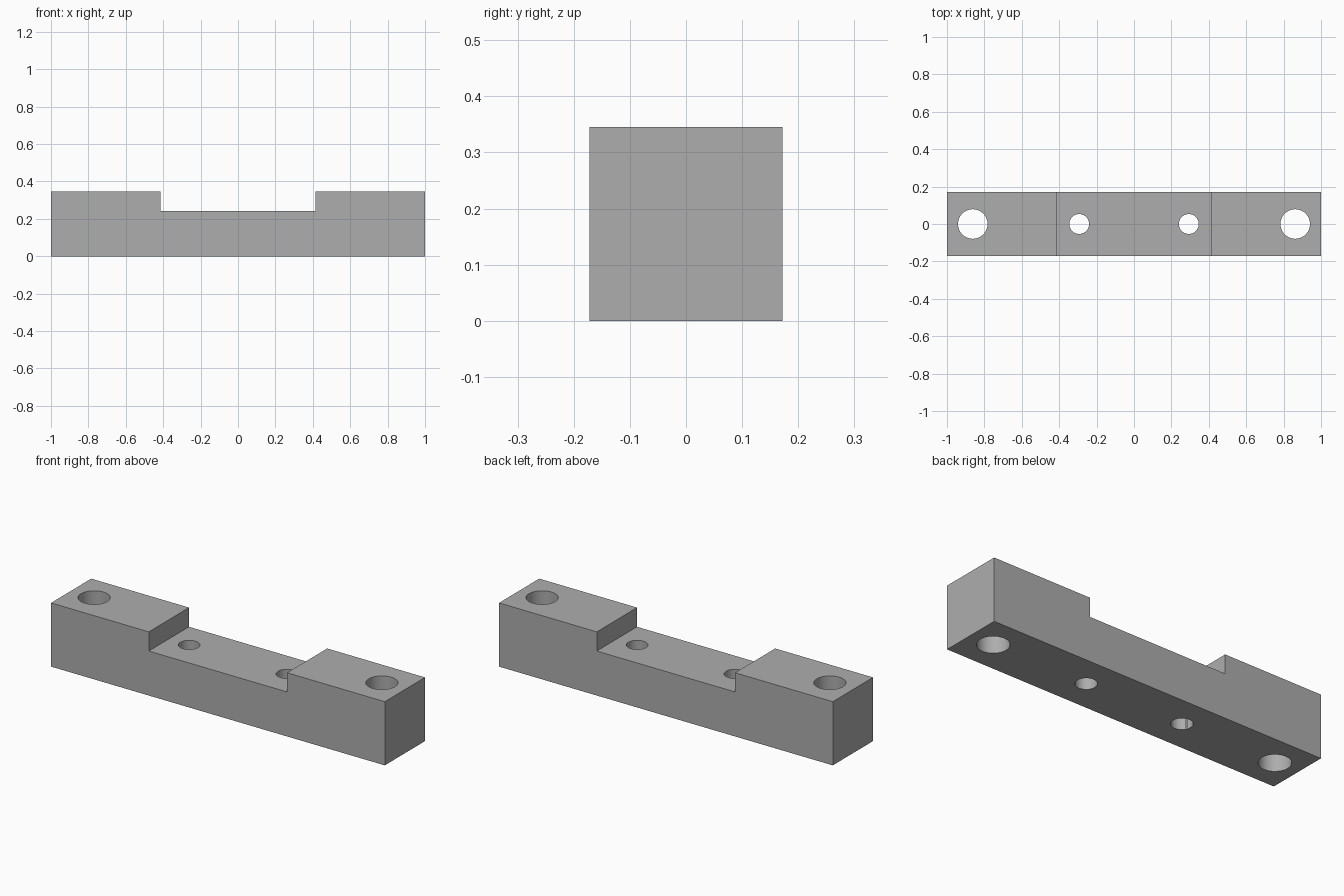
import bpy, bmesh, math

if "Cube" in bpy.data.objects:
    bpy.data.objects.remove(bpy.data.objects["Cube"])

HALF_Y, TOP, NOTCH_Z, NOTCH_X = 0.172, 0.345, 0.241, 0.414

grey = bpy.data.materials.new("mid grey")
grey.diffuse_color = (0.42, 0.42, 0.42, 1)
grey.use_nodes = True
grey.node_tree.nodes["Principled BSDF"].inputs["Base Color"].default_value = grey.diffuse_color

# Bar: notched front profile extruded through its depth
profile = [(-1, 0), (1, 0), (1, TOP), (NOTCH_X, TOP), (NOTCH_X, NOTCH_Z),
           (-NOTCH_X, NOTCH_Z), (-NOTCH_X, TOP), (-1, TOP)]
bm = bmesh.new()
front = bm.faces.new([bm.verts.new((x, -HALF_Y, z)) for x, z in profile])
side = bmesh.ops.extrude_face_region(bm, geom=[front])
bmesh.ops.translate(bm, vec=(0, 2 * HALF_Y, 0),
                    verts=[g for g in side["geom"] if isinstance(g, bmesh.types.BMVert)])
bmesh.ops.recalc_face_normals(bm, faces=bm.faces)
mesh = bpy.data.meshes.new("mounting_bar")
bm.to_mesh(mesh)
bm.free()
mesh.materials.append(grey)
bar = bpy.data.objects.new("mounting_bar", mesh)
bpy.context.collection.objects.link(bar)


def drill(name, x, radius):
    """Cut a vertical through hole in the bar."""
    bpy.ops.mesh.primitive_cylinder_add(vertices=64, radius=radius, depth=1, location=(x, 0, 0.2))
    cutter = bpy.context.object
    cutter.name = name
    cutter.hide_render = True
    cutter.data.materials.append(grey)
    mod = bar.modifiers.new(name, 'BOOLEAN')
    mod.operation = 'DIFFERENCE'
    mod.solver = 'EXACT'
    mod.object = cutter
    bpy.context.view_layer.objects.active = bar
    bpy.ops.object.modifier_apply(modifier=name)
    bpy.data.objects.remove(cutter)


# Large end holes and small holes in the recess
for s in (-1, 1):
    drill("end_hole", s * 0.862, 0.079)
    drill("recess_hole", s * 0.293, 0.053)

# Smooth hole walls, crisp edges
bpy.ops.object.select_all(action='DESELECT')
bar.select_set(True)
bpy.context.view_layer.objects.active = bar
bpy.ops.object.shade_smooth_by_angle(angle=math.radians(30))
